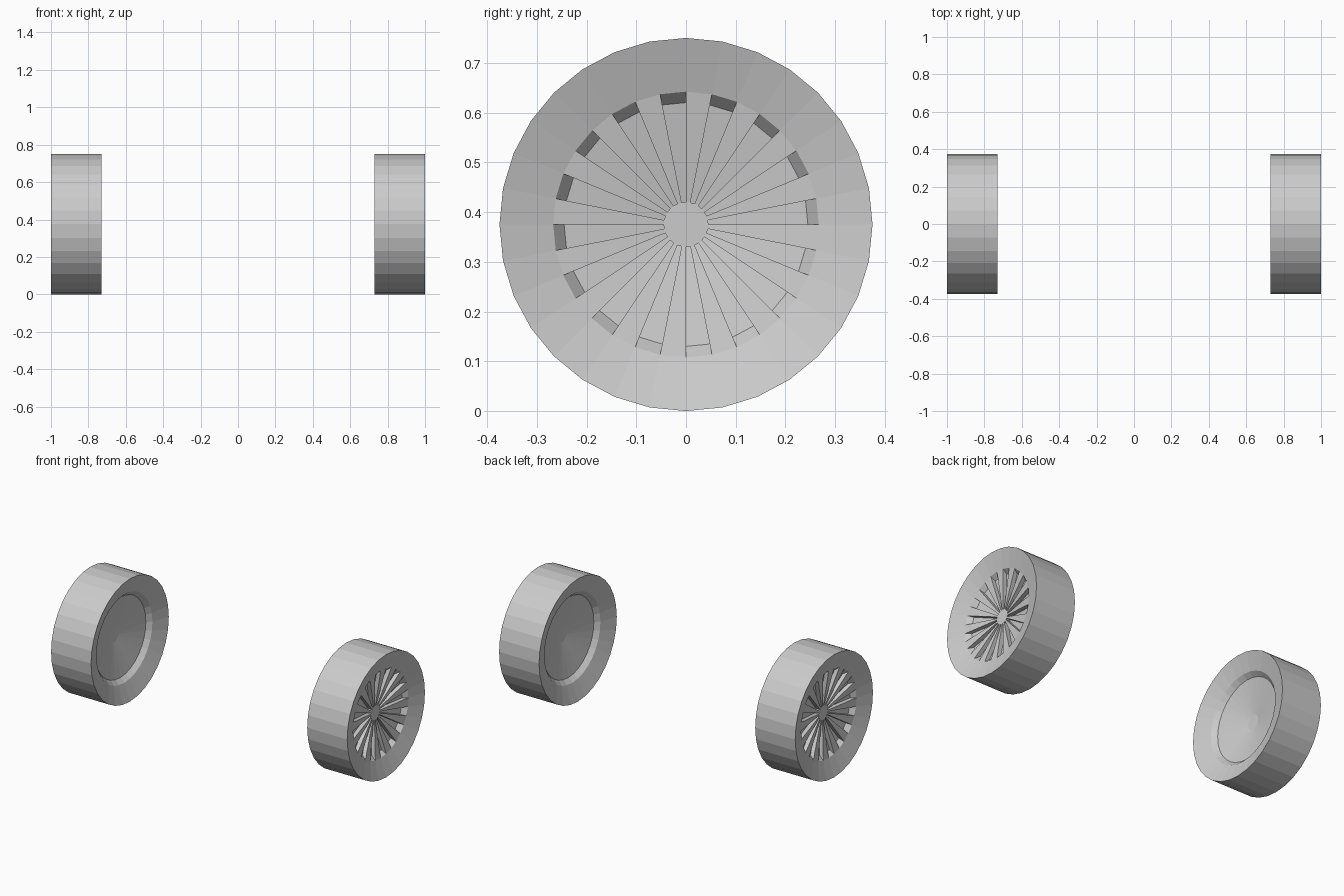
import bpy, bmesh, math
from mathutils import Matrix

cube = bpy.data.objects.get("Cube")
if cube:
    bpy.data.objects.remove(cube, do_unlink=True)

SEGMENTS = 32
RADIUS = 0.375
WIDTH = 0.27

grey = bpy.data.materials.new("light grey")
grey.use_nodes = True
colour = (0.6, 0.6, 0.6, 1)
grey.diffuse_color = colour
grey.node_tree.nodes["Principled BSDF"].inputs["Base Color"].default_value = colour


def ring(bm, radius, x):
    """Circle of vertices around the axle at a given distance along it."""
    step = math.tau / SEGMENTS
    return [bm.verts.new((x, radius * math.cos(i * step), radius * math.sin(i * step)))
            for i in range(SEGMENTS)]


def strip(bm, a, b, indices=range(SEGMENTS)):
    """Bridge two rings over the given segments."""
    for i in indices:
        j = (i + 1) % SEGMENTS
        bm.faces.new((a[i], a[j], b[j], b[i]))


def build_wheel(name, side):
    bm = bmesh.new()
    half = WIDTH / 2
    outer = ring(bm, RADIUS, half)
    inner = ring(bm, RADIUS, -half)
    strip(bm, inner, outer)

    # Spoked side: sloping rim, dished spokes and a flat hub
    rim = ring(bm, 0.267, half - 0.036)
    hub = ring(bm, 0.045, half - 0.072)
    strip(bm, outer, rim)
    strip(bm, rim, hub, range(1, SEGMENTS, 2))
    bm.faces.new(hub)

    # Tapered slots sunk between the spokes
    floor_rim = ring(bm, 0.245, half - 0.064)
    floor_hub = ring(bm, 0.0415, half - 0.1)
    for i in range(0, SEGMENTS, 2):
        j = i + 1
        top = (rim[i], rim[j], hub[j], hub[i])
        low = (floor_rim[i], floor_rim[j], floor_hub[j], floor_hub[i])
        bm.faces.new(low)
        for k in range(4):
            n = (k + 1) % 4
            bm.faces.new((top[k], top[n], low[n], low[k]))

    # Hollow side: sloping rim, step and dished disc
    back = [inner] + [ring(bm, r, -half + d) for r, d in
                      ((0.27, 0.037), (0.245, 0.064), (0.043, 0.108))]
    for a, b in zip(back, back[1:]):
        strip(bm, a, b)
    bm.faces.new(back[-1])

    bmesh.ops.recalc_face_normals(bm, faces=bm.faces)
    if side < 0:
        bm.transform(Matrix.Rotation(math.pi, 4, "Z"))
    mesh = bpy.data.meshes.new(name)
    bm.to_mesh(mesh)
    bm.free()
    mesh.materials.append(grey)
    wheel = bpy.data.objects.new(name, mesh)
    wheel.location = (side * (1 - half), 0, RADIUS)
    bpy.context.collection.objects.link(wheel)


build_wheel("left_wheel", 1)
build_wheel("right_wheel", -1)
